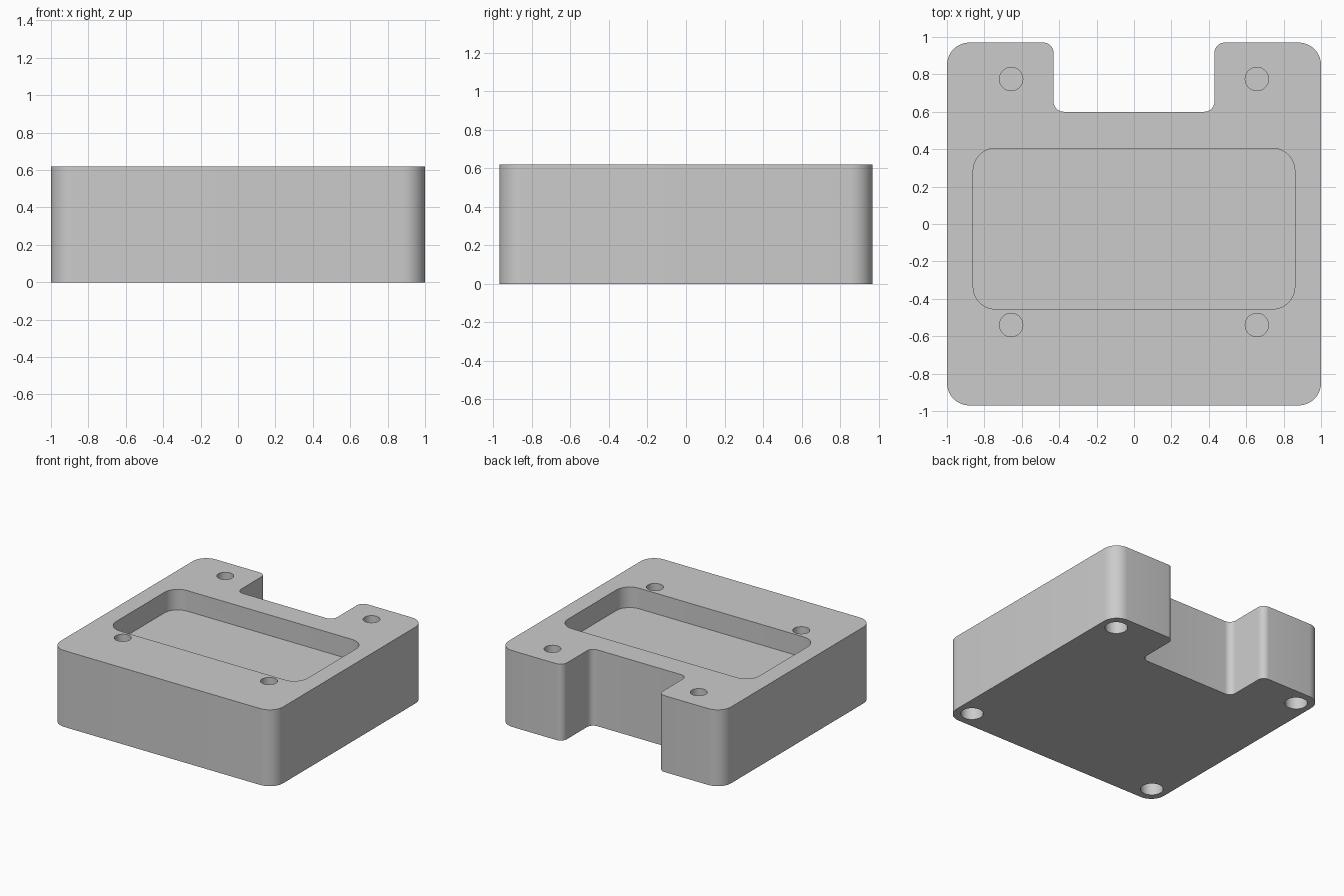
import bpy, bmesh, math
from mathutils import Vector

cube = bpy.data.objects.get("Cube")
if cube:
    bpy.data.objects.remove(cube, do_unlink=True)

HEIGHT = 0.62
gray = bpy.data.materials.new("plain gray")
gray.use_nodes = True
gray.diffuse_color = (0.6, 0.6, 0.6, 1)
gray.node_tree.nodes["Principled BSDF"].inputs["Base Color"].default_value = gray.diffuse_color


def rounded(corners, steps=10):
    """Outline with each (x, y, radius) corner replaced by a tangent arc."""
    outline = []
    for i, (x, y, r) in enumerate(corners):
        p = Vector((x, y))
        a = (Vector(corners[i - 1][:2]) - p).normalized()
        b = (Vector(corners[(i + 1) % len(corners)][:2]) - p).normalized()
        centre = p + (a + b) * r
        for s in range(steps + 1):
            t = s / steps * math.pi / 2
            outline.append(centre - b * r * math.cos(t) - a * r * math.sin(t))
    return outline


def circle(x, y, r, sides=40):
    return [Vector((x + r * math.cos(k * math.tau / sides),
                    y + r * math.sin(k * math.tau / sides))) for k in range(sides)]


def prism(name, outline, z0, z1):
    """Upright solid with the given outline."""
    bm = bmesh.new()
    base = bm.faces.new([bm.verts.new((p.x, p.y, z0)) for p in outline])
    top = bmesh.ops.extrude_face_region(bm, geom=[base])["geom"]
    bmesh.ops.translate(bm, vec=(0, 0, z1 - z0),
                        verts=[v for v in top if isinstance(v, bmesh.types.BMVert)])
    bmesh.ops.recalc_face_normals(bm, faces=bm.faces)
    mesh = bpy.data.meshes.new(name)
    bm.to_mesh(mesh)
    bm.free()
    mesh.materials.append(gray)
    obj = bpy.data.objects.new(name, mesh)
    bpy.context.collection.objects.link(obj)
    return obj


# Block with rounded corners and a notch in the back edge
right_half = [(1, -0.97, 0.12), (1, 0.97, 0.12), (0.43, 0.97, 0.055), (0.43, 0.6, 0.055)]
left_half = [(-x, y, r) for x, y, r in reversed(right_half)]
block = prism("block", rounded(right_half + left_half), 0, HEIGHT)

# Pocket in the top
pocket = [(-0.86, -0.455, 0.12), (0.86, -0.455, 0.12), (0.86, 0.405, 0.12), (-0.86, 0.405, 0.12)]
cutters = [prism("pocket_cutter", rounded(pocket), HEIGHT - 0.167, HEIGHT + 0.1)]

# Blind holes: four in the top, four larger ones under the corners
for side in (-1, 1):
    for y in (-0.54, 0.775):
        cutters.append(prism("top_hole_cutter", circle(side * 0.657, y, 0.0625),
                             HEIGHT - 0.35, HEIGHT + 0.1))
    for y in (-0.83, 0.83):
        cutters.append(prism("bottom_hole_cutter", circle(side * 0.868, y, 0.084), -0.1, 0.25))

bpy.ops.object.select_all(action="DESELECT")
block.select_set(True)
bpy.context.view_layer.objects.active = block
for cutter in cutters:
    cutter.hide_render = True
    cut = block.modifiers.new("cut", "BOOLEAN")
    cut.operation = "DIFFERENCE"
    cut.solver = "EXACT"
    cut.object = cutter
    bpy.ops.object.modifier_apply(modifier=cut.name)
    bpy.data.objects.remove(cutter, do_unlink=True)

bpy.ops.object.shade_smooth_by_angle(angle=math.radians(30))
